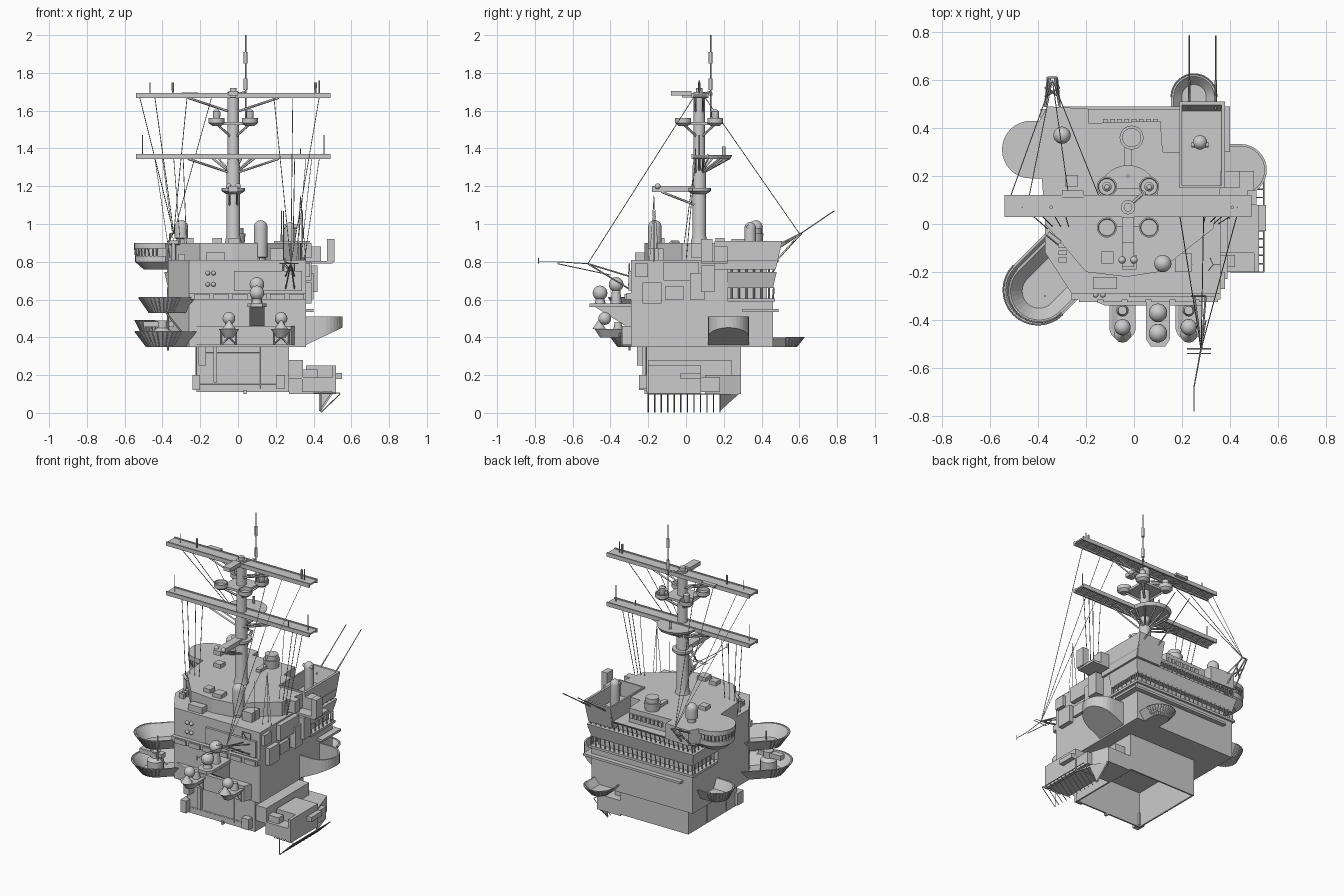
import bpy, bmesh, math
from mathutils import Vector

if "Cube" in bpy.data.objects:
    bpy.data.objects.remove(bpy.data.objects["Cube"])

def finish(name, bm, smooth=False):
    bmesh.ops.recalc_face_normals(bm, faces=bm.faces)
    me = bpy.data.meshes.new(name)
    bm.to_mesh(me); bm.free()
    ob = bpy.data.objects.new(name, me)
    bpy.context.collection.objects.link(ob)
    if smooth:
        bpy.context.view_layer.objects.active = ob
        ob.select_set(True)
        bpy.ops.object.shade_smooth_by_angle()
        ob.select_set(False)
    return ob

def loft(name, rings, cap0=True, cap1=True, smooth=False):
    bm = bmesh.new()
    vs = [[bm.verts.new(p) for p in r] for r in rings]
    n = len(rings[0])
    for a, b in zip(vs, vs[1:]):
        for i in range(n):
            bm.faces.new((a[i], a[(i + 1) % n], b[(i + 1) % n], b[i]))
    if cap0: bm.faces.new(vs[0])
    if cap1: bm.faces.new(vs[-1])
    return finish(name, bm, smooth)

def at(pts, z): return [(x, y, z) for x, y in pts]
def prism(name, pts, z0, z1, top=None): return loft(name, [at(pts, z0), at(top or pts, z1)])
def rect(x0, x1, y0, y1): return [(x0, y0), (x1, y0), (x1, y1), (x0, y1)]
def box(name, x0, x1, y0, y1, z0, z1): return prism(name, rect(x0, x1, y0, y1), z0, z1)

def lathe(name, x, y, prof, seg=20):
    loft(name, [[(x + r * math.cos(2 * math.pi * i / seg), y + r * math.sin(2 * math.pi * i / seg), z)
                 for i in range(seg)] for r, z in prof], smooth=True)

def dome(name, x, y, z0, z1, r):
    prof = [(r * .7, z0), (r * .7, z0 + .02), (r, z0 + .025), (r, z1 - r)]
    lathe(name, x, y, prof + [(r * math.cos(a * .25), z1 - r + r * math.sin(a * .25)) for a in range(1, 7)])

def ball(name, x, y, z, r):
    bm = bmesh.new()
    bmesh.ops.create_uvsphere(bm, u_segments=18, v_segments=10, radius=r)
    bmesh.ops.translate(bm, verts=bm.verts, vec=(x, y, z))
    finish(name, bm, True)

def rods(name, paths, r=.003):
    cu = bpy.data.curves.new(name, 'CURVE')
    cu.dimensions = '3D'; cu.bevel_depth = r; cu.bevel_resolution = 0; cu.use_fill_caps = True
    for p in paths:
        s = cu.splines.new('POLY'); s.points.add(len(p) - 1)
        for q, c in zip(s.points, p): q.co = (*c, 1)
    bpy.context.collection.objects.link(bpy.data.objects.new(name, cu))

def tub_ring(x, y, r, ang, length, z, n=16):
    """half circle turned away from the hull, straight sides running back to it"""
    a = math.radians(ang); d = Vector((math.cos(a), math.sin(a)))
    pts = [(x + r * math.cos(a + math.pi * (.5 + i / n)), y + r * math.sin(a + math.pi * (.5 + i / n))) for i in range(n + 1)]
    ends = [Vector(pts[-1]) + d * length, Vector(pts[0]) + d * length]
    return at(pts + [tuple(e) for e in ends], z)

def tub(name, x, y, r, rb, ang, length, z0, z1, floor=None, ribs=True):
    floor = floor or z0 + .012
    t = lambda R, z: tub_ring(x, y, R, ang, length, z)
    lo, hi = t(rb, z0), t(r, z1)
    loft(name, [lo, hi, t(r - .01, z1), t(rb - .004, floor)])
    if ribs: rods(name + "_ribs", list(zip(lo[:17], hi[:17])) + [hi[:17]], .003)

# lower base, hollow from below
o, i_ = rect(-.22, .27, -.21, .29), rect(-.21, .26, -.20, .28)
loft("lower_base", [at(i_, .34), at(i_, .11), at(o, .11), at(o, .36)], True, False)
rods("base_pipes", [[(-.21, -.212, .15), (.25, -.212, .15)], [(-.21, -.212, .32), (.12, -.212, .32)],
     [(.12, -.212, .13), (.12, -.212, .35)], [(-.222, .1, .12), (-.222, .1, .35)], [(-.222, -.1, .12), (-.222, -.1, .35)]], .003)
for k, (x0, x1, y0, y1, z0, z1) in enumerate([(-.24, -.2, -.25, -.19, .12, .2), (-.13, -.11, -.23, -.2, .16, .35),
        (.2, .25, -.25, -.2, .13, .2), (-.21, -.17, -.26, -.2, .25, .36), (.03, .045, -.22, -.2, .1, .12)]):
    box(f"base_locker_{k}", x0, x1, y0, y1, z0, z1)

# starboard lower platform with slanted grating
box("side_platform_inner", .27, .345, -.2, .24, .18, .28)
box("side_platform", .34, .51, -.2, .18, .11, .19)
box("side_platform_house", .36, .51, -.12, .08, .19, .25)
box("side_platform_wall", .50, .52, -.2, .08, .1, .25)
box("side_platform_box", .51, .55, -.03, .08, .18, .21)
box("side_platform_duct", .3, .42, -.18, -.13, .19, .23)
prism("side_platform_rear", [(.27, .1), (.5, .1), (.44, .29), (.27, .29)], .1, .2)
loft("grating_end_plate", [[(.5, .18, .1), (.44, .28, .1), (.44, .18, .01)], [(.49, .18, .1), (.43, .28, .1), (.43, .18, .01)]])
rods("slanted_grating", [[(.54, -.2 + .0345 * k, .1), (.44, -.2 + .0345 * k, 0.003)] for k in range(12)]
     + [[(.54, -.2, .1), (.54, .18, .1)], [(.44, -.2, .11), (.44, -.2, .004)], [(.44, .18, .11), (.44, .18, .004)],
        [(.4, -.2, .105), (.54, -.2, .105)]], .003)

# main island block with recessed window bands at the rear
main = [(-.26, -.29), (.36, -.29), (.36, .2), (.36, .46), (-.37, .46), (-.37, .2), (-.37, -.12)]
def main_rear(d): # same outline, rear part moved outwards by d
    return [(-.26, -.29), (.36, -.29), (.36, .2), (.36, .22), (.36 + d, .22), (.36 + d, .46 + d),
            (-.37 - d, .46 + d), (-.37 - d, .22), (-.37, .2), (-.37, -.12)]
prism("island_block", main, .35, .6)
prism("island_core", main_rear(-.03), .6, .8)
prism("bridge_mid_slab", main_rear(0), .66, .745, main_rear(.02))
prism("bridge_sill", main_rear(.012), .59, .605)
prism("bridge_top_slab", main_rear(.01), .795, .81, main_rear(.02))
prism("rear_ledge", rect(-.3, .4, .3, .49), .535, .55)
for nm, z0, z1, d in (("lower", .6, .665, .005), ("upper", .742, .8, .012)):
    xs = [-.37 + .73 * k / 22 for k in range(23)]; ys = [.24 + .04 * k for k in range(6)]
    rods(nm + "_window_posts", [[(x, .46, z0), (x, .46 + d, z1)] for x in xs]
         + [[(sx, y, z0), (sx, y, z1)] for y in ys for sx in (-.37, .36)], .005)

# upper house, walled aft pocket and roof
roof = [(-.2, -.2), (-.03, -.22), (.1, -.2), (.33, -.02), (.36, .15), (.2, .15), (.2, .3), (.12, .3), (.11, .43),
        (-.19, .42), (-.19, .48), (-.36, .49), (-.4, .42), (-.37, .0)]
prism("upper_house", roof, .8, .9)
for nm, lo, hi in (("rear", rect(.2, .37, .46, .475), rect(.19, .38, .495, .51)), ("outer", rect(.36, .375, .15, .47), rect(.365, .38, .15, .51)),
                   ("inner", rect(.19, .2, .15, .47), rect(.19, .2, .15, .51)), ("front", rect(.2, .375, .15, .16), rect(.2, .375, .15, .16))):
    prism("aft_pocket_wall_" + nm, lo, .76, .91, hi)
for k in range(8):
    box(f"rear_window_{k}", -.13 + k * .03, -.11 + k * .03, .42, .438, .84, .87)

# port bridge wing with windows
w = lambda r, z: tub_ring(-.43, .31, r, 0, .2, z)
loft("bridge_wing_base", [w(.07, .76), w(.115, .8), w(.115, .83)])
loft("bridge_wing_glass", [w(.1, .83), w(.1, .87)])
loft("bridge_wing_roof", [w(.12, .87), w(.12, .9)])
rods("bridge_wing_posts", list(zip(w(.112, .83), w(.116, .87))), .004)

# gun tubs
tub("front_tub_lower", -.4, -.275, .145, .085, 45, .2, .35, .43)
tub("front_tub_upper", -.395, -.28, .13, .075, 45, .2, .53, .61)
tub("rear_tub", .25, .53, .095, .055, -90, .1, .35, .4)
tub("port_tub", -.44, .31, .105, .07, 0, .1, .42, .49)
rods("front_tub_posts", [[(-.37, -.3, .33), (-.37, -.3, .6)], [(-.3, -.3, .43), (-.38, -.36, .53)]], .005)
lathe("tub_mount", -.4, -.28, [(.05, .36), (.05, .43), (.03, .45), (.03, .49)])
box("tub_mount_arms", -.5, -.34, -.3, -.26, .455, .485)

# starboard sponson with an underside sloping up and out from the hull
s = lambda r, dz: [(x, y, .36 + .09 * (x - .36) / .19 + dz) for x, y, z in tub_ring(.445, .225, r, 180, .09, 0)]
r_ = lambda r: tub_ring(.445, .225, r, 180, .09, .51)
loft("starboard_sponson", [s(.108, 0), r_(.108), r_(.098), s(.098, .012)])
# starboard lockers and platform
box("starboard_platform", .34, .5, .08, .22, .79, .805)
box("starboard_cabinet", .47, .51, .08, .14, .8, .92)
box("starboard_cabinet_small", .36, .44, .15, .22, .805, .88)
for k, (y0, y1, z0, z1, d) in enumerate([(-.23, -.13, .58, .69, .03), (-.11, -.01, .6, .67, .02), (.02, .1, .6, .74, .04),
        (-.12, .07, .7, .8, .03), (-.27, -.2, .72, .79, .02), (.03, .08, .82, .9, .03), (.08, .15, .64, .78, .06)]):
    box(f"starboard_panel_{k}", .34, .36 + d, y0, y1, z0, z1)

# front ledges and panels
box("front_ledge", -.26, .36, -.315, -.28, .6, .635)
box("front_upper_house", -.02, .34, -.305, -.25, .645, .75)
prism("front_deckhouse", [(-.24, -.29), (.3, -.29), (.28, -.34), (-.12, -.34)], .36, .46)
for k in range(6):
    box(f"front_panel_{k}", -.23 + k * .1, -.15 + k * .1, -.325, -.3, .6, .63)
for x in (-.16, -.13):
    for z in (.68, .74): ball(f"front_fitting_{x}_{z}", x, -.295, z, .012)
box("front_roof_locker", -.17, -.07, -.27, -.22, .8, .85)
box("front_roof_locker_2", .17, .24, -.2, -.12, .8, .87)
# small director platforms either side of the radomes
for s_, x in (("left", -.048), ("right", .228)):
    tub(s_ + "_director_platform", x, -.43, .055, .025, 90, .14, .4, .445, .435, False)
    lathe(s_ + "_director_stand", x, -.36, [(.025, .435), (.018, .48)], 12)
    ball(s_ + "_director_ball", x, -.43, .5, .034)
    rods(s_ + "_director_braces", [[(x + a * .04, -.35, .36), (x + b * .04, -.35, .44)] for a in (-1, 1) for b in (-1, 1)], .004)
    lathe(s_ + "_signal_horn", x, -.46, [(.004, .49), (.035, .445)], 12)
prism("radome_platform", [(.05, -.29), (.05, -.48), (.07, -.51), (.13, -.51), (.15, -.48), (.15, -.29)], .56, .58)
prism("radome_bracket", rect(.06, .14, -.32, -.28), .46, .56, rect(.06, .14, -.48, -.28))
for k, (y, z) in enumerate(((-.37, .68), (-.455, .635))):
    lathe(f"radome_stand_{k}", .1, y, [(.03, .575), (.022, z - .03)], 12)
    ball(f"radome_{k}", .1, y, z, .039)

# roof equipment
dome("rear_dome", -.3, .37, .9, 1.02, .036)
dome("front_dome", .12, -.165, .8, 1.02, .036)
dome("aft_dome", .275, .34, .8, 1.01, .03)
lathe("roof_drum", -.01, .36, [(.045, .9), (.05, .95), (.04, .95), (.04, .98)])
box("roof_duct", -.04, -.01, .24, .32, .9, .92)
rods("aft_dish_bar", [[(.24, .33, .985), (.31, .33, .985)], [(.26, .36, .97), (.275, .33, .985)]], .012)
for k, (x, y, d) in enumerate([(-.26, .18, .025), (-.11, -.14, .025), (-.02, -.16, .03)]):
    box(f"roof_box_{k}", x - d, x + d, y - d, y + d, .9, .925)
for k, y in enumerate((-.16, -.13, -.1, -.07)):
    box(f"port_raft_{k}", -.315, -.28, y, y + .02, .8, .84)
rods("port_signal_light", [[(-.34, -.06, .8), (-.34, -.06, .9)], [(-.36, -.04, .9), (-.31, -.08, .9)]], .012)

# mast with yards, platforms and radars
mx, my = -.025, .07
lathe("mast", mx, my, [(.045, .9), (.036, .94), (.036, 1.3), (.03, 1.34), (.03, 1.7), (.018, 1.7), (.018, 1.72)])
lathe("mast_collar", mx, my, [(.04, 1.16), (.062, 1.175), (.062, 1.19), (.036, 1.19)])
for nm, z in (("lower", 1.345), ("upper", 1.668)):
    box(nm + "_yard_deck", -.54, .49, .035, .115, z + .01, z + .02)
    for y in (.03, .11): box(f"{nm}_yard_rail_{y}", -.54, .49, y, y + .01, z, z + .025)
    rods(nm + "_yard_ribs", [[(-.53 + k * .05, .035, z + .005), (-.53 + k * .05, .115, z + .005)] for k in range(21)], .005)
    rods(nm + "_yard_struts", [[(mx + e * .24, y, z), (mx + e * .03, y, z - .07)] for e in (-1, 1) for y in (.05, .09)], .006)
rods("yard_antennas", [[(-.505, .07, 1.36), (-.505, .07, 1.47)], [(.455, .07, 1.36), (.455, .07, 1.47)],
     [(-.465, .07, 1.69), (-.465, .07, 1.75)], [(.43, .07, 1.69), (.43, .07, 1.76)], [(.33, .05, 1.36), (.33, .05, 1.4)]], .003)
for x in (-.345, .41): lathe(f"yard_lamp_{x}", x, .07, [(.004, 1.69), (.007, 1.72), (.007, 1.75)], 8)
box("yard_box", -.3, -.21, .11, .14, 1.68, 1.695)
t = lambda r, z: tub_ring(mx, .12, r, -90, .05, z)
loft("mast_half_platform", [t(.115, 1.345), t(.125, 1.365)])
rods("half_platform_struts", [[p, (mx, my, 1.26)] for p in t(.115, 1.35)[::3]], .006)
rods("half_platform_post", [[(mx, .2, 1.36), (mx, .2, 1.41)]], .009)
box("top_platform_core", mx - .08, mx + .08, my - .08, my + .08, 1.525, 1.54)
for sx in (-1, 1):
    for sy in (-1, 1):
        x, y, nm = mx + sx * .088, my + sy * .085, f"{'lr'[sx > 0]}{'fb'[sy > 0]}"
        lathe("top_lobe_" + nm, x, y, [(.025, 1.52), (.042, 1.535), (.042, 1.56), (.036, 1.56), (.034, 1.54)], 16)
        if sy > 0: lathe("top_sensor_" + nm, x, y, [(.014, 1.54), (.02, 1.575), (.02, 1.595), (.01, 1.605)], 12)
        rods("top_brace_" + nm, [[(x, y, 1.53), (mx, my, 1.45)]], .007)
box("top_radar_arm", mx - .015, mx + .015, -.02, .07, 1.67, 1.685)
box("top_radar", mx - .025, mx + .025, -.08, .03, 1.68, 1.705)
rods("top_pole", [[(.04, .13, 1.54), (.04, .13, 2.0)]], .004)
rods("top_pole_sleeve", [[(.04, .13, 1.71), (.04, .13, 1.77)], [(.04, .13, 1.85), (.04, .13, 1.91)]], .011)
rods("top_pole_arm", [[(mx, .07, 1.68), (.04, .13, 1.7)]], .006)
box("radar_shelf", mx - .025, mx + .025, -.18, .05, 1.17, 1.2)
rods("radar_shelf_struts", [[(mx + e * .02, -.13, 1.17), (mx + e * .02, .05, 1.1)] for e in (-1, 1)], .006)
for e in (-1, 1): ball(f"radar_lamp_{e}", mx + e * .025, -.15, 1.2, .015)

# whip antennas, booms and rigging
rods("whip_antennas", [[(x, .49, .87), (x, .785, 1.07)] for x in (.23, .34)], .003)
rods("whip_bases", [[(x, .48, .865), (x, .6, .945)] for x in (.23, .34)], .005)
rods("rear_boom", [[(-.37, .49, .82), (-.36, .61, .95), (-.32, .61, .95), (-.31, .49, .82)], [(-.37, .49, .89), (-.35, .61, .95)],
     [(-.31, .49, .89), (-.33, .61, .95)], [(-.37, .53, .86), (-.31, .57, .91)], [(-.31, .53, .86), (-.37, .57, .91)]], .005)
rods("front_boom", [[(x, -.29, z), (.28, -.52, .79)] for x in (.25, .3) for z in (.65, .72)]
     + [[(.24, -.3, .65), (.3, -.3, .72), (.24, -.3, .79), (.3, -.3, .79), (.3, -.3, .65), (.24, -.3, .65), (.24, -.3, .79)]], .004)
rods("front_spar", [[(.28, -.52, .79), (.25, -.68, .8), (.25, -.78, .8)], [(.3, -.4, .73), (.25, -.68, .79)], [(.22, -.52, .79), (.32, -.52, .79)],
     [(.22, -.54, .79), (.32, -.54, .79)], [(.25, -.78, .79), (.25, -.78, .82)]], .0025)
wires = [[(x, .1, 1.67), (-.34, .6, .95)] for x in (-.52, -.44, -.27, -.14)]
wires += [[(x, .04, 1.67), (.28, -.52, .79)] for x in (.19, .29, .43)]
wires += [[(x, .05, 1.345), (-.36 + .03 * k, -.02, .82)] for k, x in enumerate((-.44, -.4, -.34, -.29))]
wires += [[(x, .05, 1.345), (.29 + .02 * k, .0, .8)] for k, x in enumerate((.3, .36, .39, .43))]
rods("rigging_wires", wires, .002)
rods("wire_cone_antenna", [[(.33 + .03 * math.cos(a), -.17 + .03 * math.sin(a), .8), (.33, -.17, 1.15)] for a in (0, 2, 4)], .0015)
rods("short_pole", [[(.24, -.17, .8), (.24, -.17, 1.07)]], .003)
